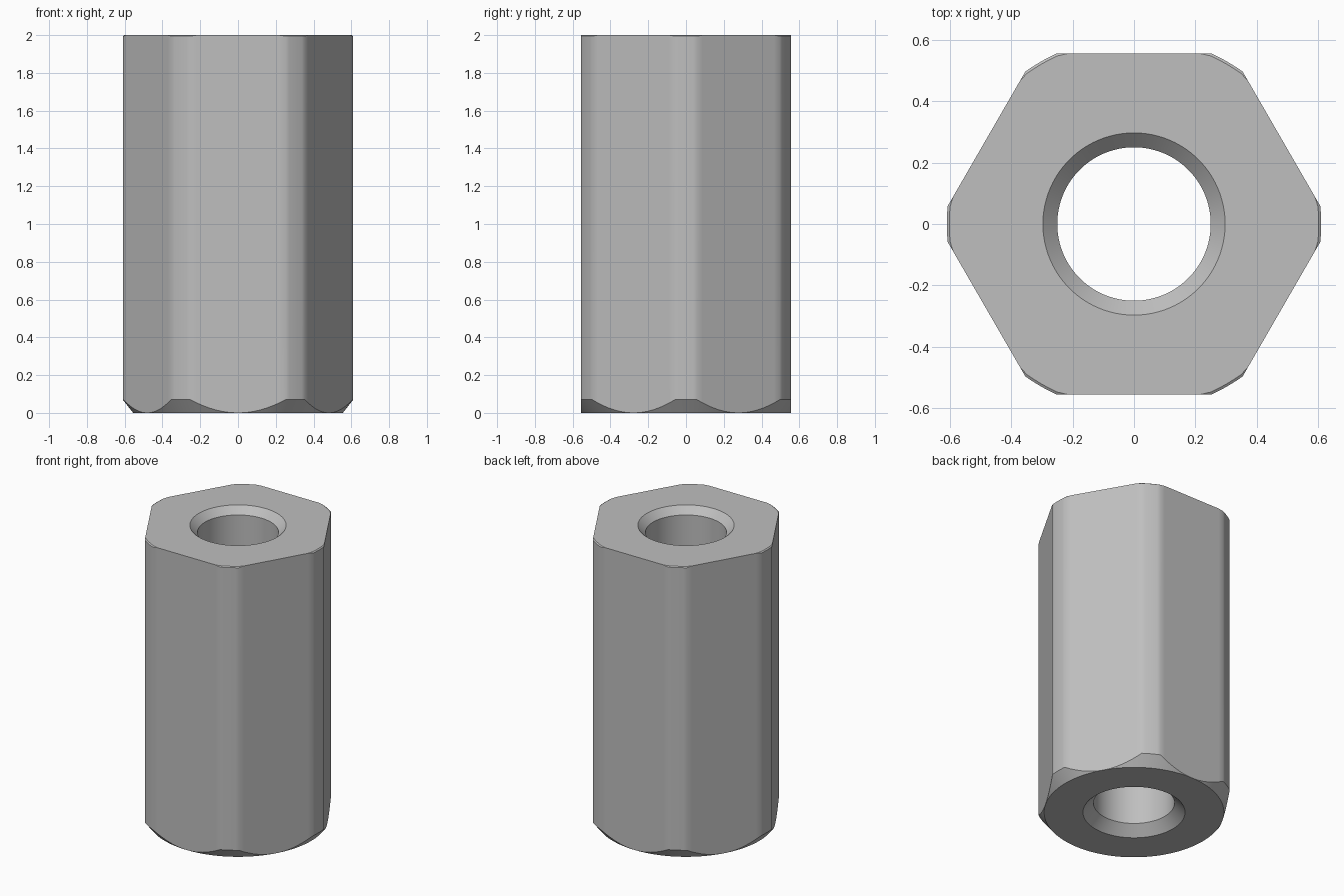
import bpy, bmesh
from math import acos, cos, sin, pi, radians

if "Cube" in bpy.data.objects:
    bpy.data.objects.remove(bpy.data.objects["Cube"], do_unlink=True)

HEIGHT = 2.0
APOTHEM = 0.555        # centre to flat
TURNED = 0.61          # rounded corner radius
BORE = 0.25
TOP_SINK = 0.047       # countersink at the top of the bore
BASE_SINK = 0.065      # countersink at the bottom of the bore
BASE_CHAMFER = 0.07
TOP_EDGE = 0.602       # radius where the slight top corner break begins
FLAT_STEPS, ARC_STEPS = 16, 6


def section_angles():
    """Angle and outer radius of every point around the rounded hexagon."""
    half = acos(APOTHEM / TURNED)
    arc = pi / 3 - 2 * half
    points = []
    for side in range(6):
        middle = radians(30 + 60 * side)
        for i in range(FLAT_STEPS):
            a = half * (2 * i / FLAT_STEPS - 1)
            points.append((middle + a, APOTHEM / cos(a)))
        for i in range(ARC_STEPS):
            points.append((middle + half + arc * i / ARC_STEPS, TURNED))
    return points


def closed_profile(r):
    """Radius and height around the wall for outer radius r."""
    rise = BASE_CHAMFER * (r - APOTHEM) / (TURNED - APOTHEM)
    drop = 0.7 * max(0.0, r - TOP_EDGE)
    return [
        (BORE, BASE_SINK), (BORE + BASE_SINK, 0), (APOTHEM, 0), (r, rise),
        (r, HEIGHT - drop), (min(r, TOP_EDGE), HEIGHT),
        (BORE + TOP_SINK, HEIGHT), (BORE, HEIGHT - TOP_SINK),
    ]


# Hexagonal body with through bore, lofted around the axis
bm = bmesh.new()
columns = [[bm.verts.new((r * cos(a), r * sin(a), z)) for r, z in closed_profile(outer)]
           for a, outer in section_angles()]
for i, col in enumerate(columns):
    following = columns[(i + 1) % len(columns)]
    for j in range(len(col)):
        k = (j + 1) % len(col)
        bm.faces.new((col[j], following[j], following[k], col[k]))
bmesh.ops.remove_doubles(bm, verts=bm.verts, dist=0.00001)
bmesh.ops.recalc_face_normals(bm, faces=bm.faces)
mesh = bpy.data.meshes.new("hex_spacer")
bm.to_mesh(mesh)
bm.free()

body = bpy.data.objects.new("hex_spacer", mesh)
bpy.context.collection.objects.link(body)

# Plain grey metal
grey = bpy.data.materials.new("light_grey")
grey.use_nodes = True
colour = (0.52, 0.52, 0.52, 1)
grey.diffuse_color = colour
grey.node_tree.nodes["Principled BSDF"].inputs["Base Color"].default_value = colour
mesh.materials.append(grey)

# Smooth corners and bore, crisp chamfers
bpy.ops.object.select_all(action="DESELECT")
body.select_set(True)
bpy.context.view_layer.objects.active = body
bpy.ops.object.shade_smooth_by_angle(angle=radians(30))
